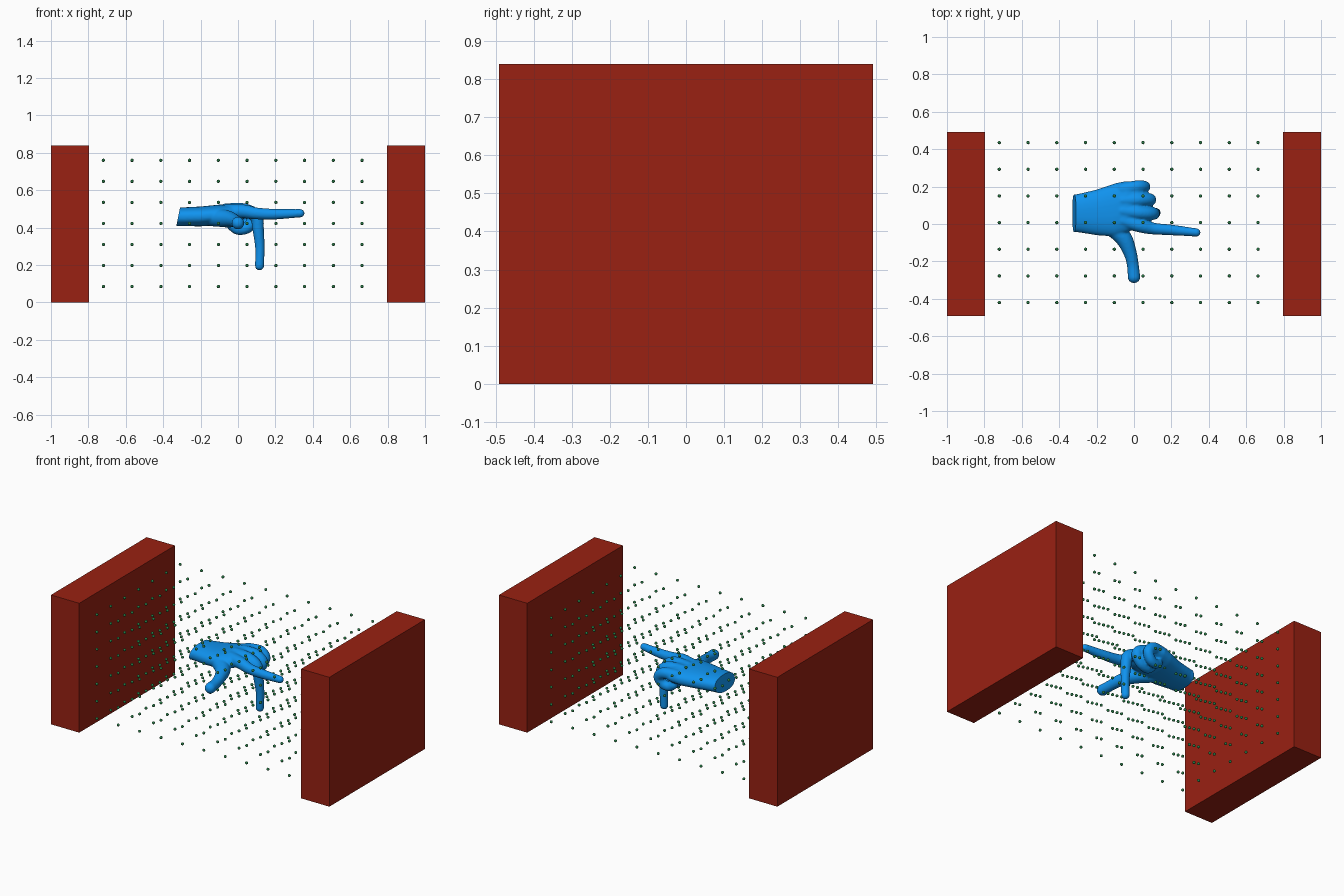
import bpy, bmesh, math
from mathutils import Vector, Matrix

if "Cube" in bpy.data.objects:
    bpy.data.objects.remove(bpy.data.objects["Cube"])


def material(name, rgb):
    m = bpy.data.materials.new(name)
    m.diffuse_color = (*rgb, 1)
    m.use_nodes = True
    m.node_tree.nodes["Principled BSDF"].inputs["Base Color"].default_value = m.diffuse_color
    return m


red = material("wall_red", (0.32, 0.015, 0.006))
blue = material("hand_blue", (0.005, 0.29, 0.86))
green = material("dot_green", (0.02, 0.2, 0.06))


def add_object(name, bm, mat):
    me = bpy.data.meshes.new(name)
    bm.to_mesh(me)
    bm.free()
    me.materials.append(mat)
    ob = bpy.data.objects.new(name, me)
    bpy.context.collection.objects.link(ob)
    return ob


# two end walls
for name, x in (("left_wall", -0.8985), ("right_wall", 0.8985)):
    bm = bmesh.new()
    bmesh.ops.create_cube(bm, size=1, matrix=Matrix.Translation((x, 0, 0.42))
                          @ Matrix.Diagonal((0.203, 0.982, 0.84, 1)))
    add_object(name, bm, red)

# lattice of small dots between the walls
bm = bmesh.new()
for i in range(10):
    for j in range(7):
        for k in range(7):
            p = (-0.72 + i * 0.1537, -0.42 + j * 0.1425, 0.085 + k * 0.1125)
            bmesh.ops.create_icosphere(bm, subdivisions=2, radius=0.009,
                                       matrix=Matrix.Translation(p))
for f in bm.faces:
    f.smooth = True
add_object("dot_grid", bm, green)

# hand: closed overlapping solids, fused by a voxel remesh
bm = bmesh.new()


def loft(rings):
    loops = [[bm.verts.new(p) for p in r] for r in rings]
    n = len(loops[0])
    for a, b in zip(loops, loops[1:]):
        for i in range(n):
            bm.faces.new((a[i], a[(i + 1) % n], b[(i + 1) % n], b[i]))
    bm.faces.new(loops[0][::-1])
    bm.faces.new(loops[-1])


def spline(rows, steps=8):
    """Catmull-Rom through rows of equal-length numbers."""
    rows = [Vector(r) for r in rows]
    rows = [2 * rows[0] - rows[1]] + rows + [2 * rows[-1] - rows[-2]]
    out = []
    for a, b, c, d in zip(rows, rows[1:], rows[2:], rows[3:]):
        for s in range(steps):
            t = s / steps
            out.append(0.5 * (2 * b + (c - a) * t + (2 * a - 5 * b + 4 * c - d) * t * t
                              + (3 * b - a - 3 * c + d) * t ** 3))
    return out + [rows[-2]]


def finger(points):
    """Rounded tube through (x, y, z, radius) points."""
    path = spline(points)
    for p in path:
        bmesh.ops.create_icosphere(bm, subdivisions=3, radius=p[3],
                                   matrix=Matrix.Translation(p[:3]))


# palm and wrist: rows of y centre, y half, z centre, z half by x
palm = {-0.38: (0.055, 0.098, 0.456, 0.049), -0.30: (0.058, 0.102, 0.458, 0.05),
        -0.20: (0.062, 0.122, 0.460, 0.053), -0.10: (0.075, 0.143, 0.468, 0.055),
        -0.04: (0.092, 0.138, 0.476, 0.05), 0.02: (0.10, 0.12, 0.48, 0.038),
        0.05: (0.10, 0.10, 0.482, 0.022)}
rings = []
for (x, yc, zc), (hy, hz) in zip(
        [(x, v[0], v[2]) for x, v in palm.items()], [(v[1], v[3]) for v in palm.values()]):
    ring = []
    for i in range(32):
        a = i * math.tau / 32
        c, s = math.cos(a), math.sin(a)
        ring.append((x, yc + hy * math.copysign(abs(c) ** 0.85, c),
                     zc + hz * math.copysign(abs(s) ** 0.85, s)))
    rings.append(ring)
loft(rings)

finger([(-0.14, 0.0, 0.455, 0.048), (-0.06, -0.07, 0.447, 0.046), (-0.022, -0.15, 0.438, 0.036),
        (-0.006, -0.22, 0.428, 0.032), (0.0, -0.283, 0.424, 0.034)])                  # thumb
finger([(-0.06, 0.02, 0.487, 0.038), (0.03, -0.008, 0.487, 0.037), (0.10, -0.024, 0.476, 0.032),
        (0.2, -0.032, 0.472, 0.029), (0.333, -0.045, 0.477, 0.023)])                  # index
finger([(-0.06, 0.07, 0.494, 0.037), (0.03, 0.06, 0.494, 0.037), (0.095, 0.056, 0.462, 0.035),
        (0.108, 0.056, 0.39, 0.031), (0.117, 0.06, 0.29, 0.026),
        (0.115, 0.06, 0.196, 0.025)])                                                 # middle
finger([(-0.06, 0.125, 0.492, 0.037), (0.03, 0.13, 0.492, 0.036), (0.085, 0.13, 0.455, 0.034),
        (0.055, 0.126, 0.405, 0.032), (0.005, 0.12, 0.391, 0.031),
        (-0.03, 0.118, 0.41, 0.029)])                                                 # ring
finger([(-0.06, 0.185, 0.484, 0.036), (0.02, 0.2, 0.484, 0.034), (0.057, 0.199, 0.45, 0.031),
        (0.035, 0.19, 0.408, 0.03), (-0.005, 0.182, 0.397, 0.029),
        (-0.035, 0.178, 0.412, 0.026)])                                               # little
bmesh.ops.recalc_face_normals(bm, faces=bm.faces)
hand = add_object("hand", bm, blue)
rm = hand.modifiers.new("fuse", 'REMESH')
rm.mode = 'VOXEL'
rm.voxel_size = 0.006
sm = hand.modifiers.new("soften", 'SMOOTH')
sm.factor = 0.5
sm.iterations = 7

# bake, then slice the wrist off flat at a slight slant
ev = hand.evaluated_get(bpy.context.evaluated_depsgraph_get())
bm = bmesh.new()
bm.from_mesh(ev.to_mesh())
hand.modifiers.clear()
cut = bmesh.ops.bisect_plane(bm, geom=bm.verts[:] + bm.edges[:] + bm.faces[:],
                             plane_co=(-0.32, 0, 0.457), plane_no=(-1, 0, 0.2), clear_outer=True)
edges = [e for e in cut["geom_cut"] if isinstance(e, bmesh.types.BMEdge)]
bmesh.ops.contextual_create(bm, geom=edges)
bm.to_mesh(hand.data)
bm.free()
if not hand.data.materials:
    hand.data.materials.append(blue)
for p in hand.data.polygons:
    p.material_index = 0

bpy.ops.object.select_all(action='DESELECT')
hand.select_set(True)
bpy.context.view_layer.objects.active = hand
bpy.ops.object.shade_smooth_by_angle(angle=math.radians(45))
